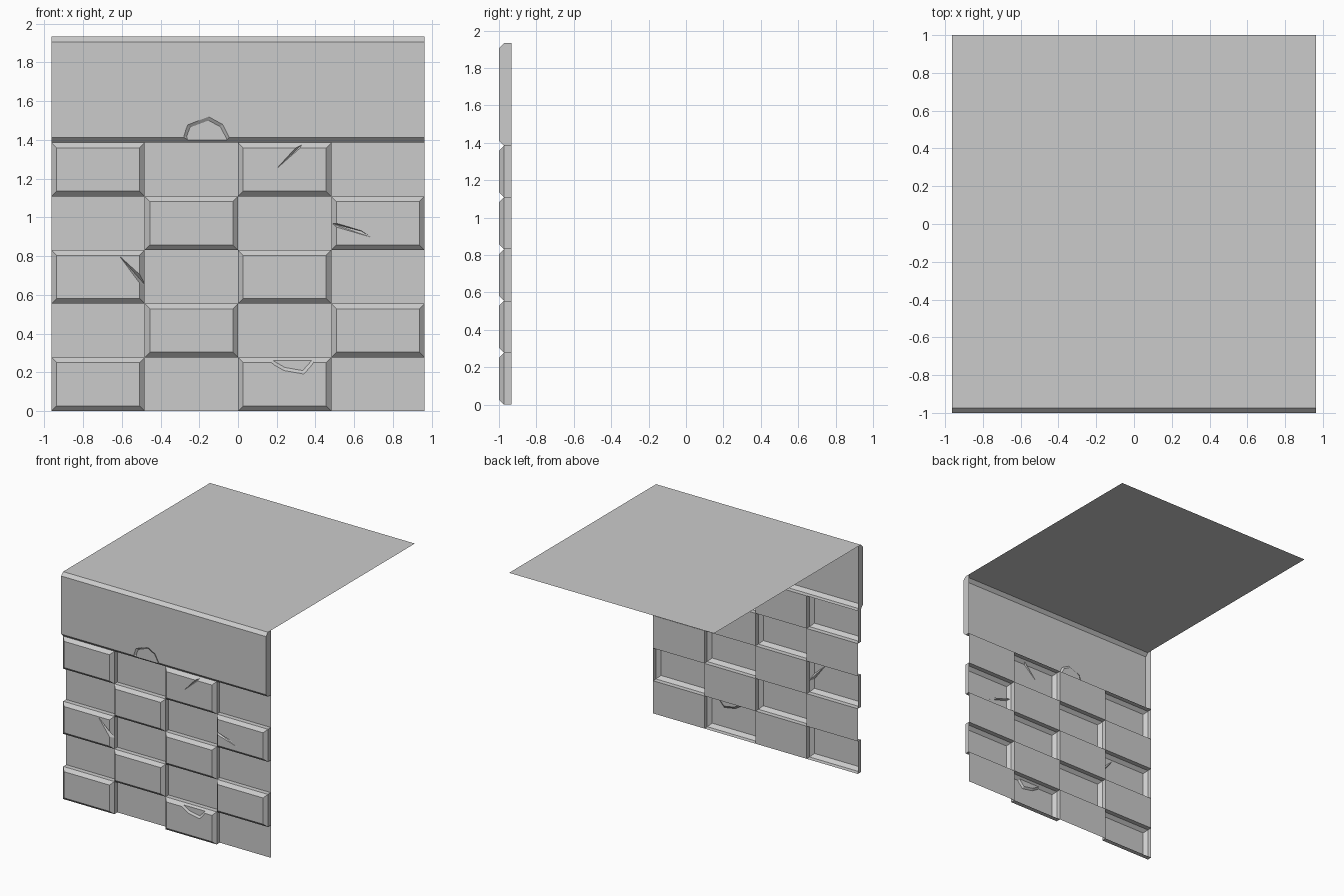
import bpy, bmesh

if "Cube" in bpy.data.objects:
    bpy.data.objects.remove(bpy.data.objects["Cube"])

W, TOP, BAND = 0.963, 1.933, 1.385        # half width, roof height, underside of band
FRONT, MID, BACK, CH = -1.0, -0.973, -0.933, 0.027
ROWS, COLS = 5, 4
CW, RH = 2 * W / COLS, BAND / ROWS


def finish(name, bm):
    me = bpy.data.meshes.new(name)
    bm.to_mesh(me)
    bm.free()
    ob = bpy.data.objects.new(name, me)
    bpy.context.collection.objects.link(ob)
    return ob


def quad(name, pts):
    bm = bmesh.new()
    bm.faces.new([bm.verts.new(p) for p in pts])
    return finish(name, bm)


def hull(bm, pts):
    for p in pts:
        bm.verts.new(p)
    bmesh.ops.convex_hull(bm, input=bm.verts[:])
    bmesh.ops.recalc_face_normals(bm, faces=bm.faces[:])


def chip(outer, inner, floor=-0.988):
    """Flat-bottomed chip: sloped rim from outer outline down to inner outline."""
    y = FRONT - (floor - FRONT)
    return ([(2 * o[0] - i[0], y, 2 * o[1] - i[1]) for o, i in zip(outer, inner)]
            + [(i[0], floor, i[1]) for i in inner])


def slab(name, x0, x1, z0, z1, inset_x, cut=None):
    """Chamfered stone with an open back and an optional chip or crack."""
    bm = bmesh.new()
    rings = []
    for y, ix, iz in ((BACK, 0, 0), (MID, 0, 0), (FRONT, inset_x, CH)):
        rings.append([bm.verts.new(p) for p in (
            (x0 + ix, y, z0 + iz), (x1 - ix, y, z0 + iz),
            (x1 - ix, y, z1 - iz), (x0 + ix, y, z1 - iz))])
    for a, b in zip(rings, rings[1:]):
        for i in range(4):
            j = (i + 1) % 4
            bm.faces.new((a[i], a[j], b[j], b[i]))
    bm.faces.new(rings[0])
    bm.faces.new(rings[-1])
    bmesh.ops.recalc_face_normals(bm, faces=bm.faces[:])
    ob = finish(name, bm)
    if cut:
        cb = bmesh.new()
        hull(cb, cut)
        cutter = finish(name + "_cutter", cb)
        mod = ob.modifiers.new("cut", "BOOLEAN")
        mod.operation, mod.solver, mod.object = "DIFFERENCE", "EXACT", cutter
        dg = bpy.context.evaluated_depsgraph_get()
        me = bpy.data.meshes.new_from_object(ob.evaluated_get(dg))
        ob.modifiers.clear()
        ob.data = me
        bpy.data.objects.remove(cutter)
    # open the back
    bm = bmesh.new()
    bm.from_mesh(ob.data)
    back = [f for f in bm.faces if all(abs(v.co.y - BACK) < 1e-4 for v in f.verts)]
    bmesh.ops.delete(bm, geom=back, context="FACES")
    bm.to_mesh(ob.data)
    bm.free()
    return ob


# Chips and cracks, keyed by (row from top, column)
cuts = {
    (0, 2): [(0.196, -1.0, 1.248), (0.28, -1.01, 1.352), (0.36, -1.01, 1.386),
             (0.335, -0.984, 1.38)],
    (1, 3): [(0.47, -1.01, 0.985), (0.47, -1.01, 0.955), (0.47, -0.98, 0.972),
             (0.637, -1.01, 0.934), (0.637, -1.01, 0.922), (0.637, -0.992, 0.928),
             (0.688, -1.0, 0.897)],
    (2, 0): [(-0.612, -1.0, 0.80), (-0.47, -1.01, 0.68), (-0.47, -1.01, 0.60),
             (-0.47, -0.965, 0.64)],
    (4, 2): chip([(0.134, 0.281), (0.237, 0.209), (0.34, 0.191), (0.413, 0.281)],
                 [(0.145, 0.281), (0.242, 0.225), (0.334, 0.209), (0.399, 0.281)]),
}

# Checkerboard of raised and recessed stones
for r in range(ROWS):
    z1 = BAND - r * RH
    z0 = z1 - RH
    for c in range(COLS):
        x0 = -W + c * CW
        x1 = x0 + CW
        if (r + c) % 2 == 0:
            slab(f"raised_stone_{r}_{c}", x0, x1, z0, z1, CH, cuts.get((r, c)))
        else:
            quad(f"recessed_stone_{r}_{c}", [(x0, BACK, z0), (x1, BACK, z0),
                                             (x1, BACK, z1), (x0, BACK, z1)])

# Top band with a chip on its lower edge
slab("top_band", -W, W, BAND, TOP, 0, chip(
    [(-0.262, 1.37), (-0.28, 1.417), (-0.26, 1.477), (-0.152, 1.519), (-0.08, 1.48), (-0.042, 1.405), (-0.05, 1.37)],
    [(-0.25, 1.37), (-0.265, 1.417), (-0.248, 1.464), (-0.152, 1.500), (-0.092, 1.468), (-0.058, 1.405), (-0.06, 1.37)]))

# Flat platform surface
quad("platform_top", [(-W, BACK, TOP), (W, BACK, TOP), (W, 1, TOP), (-W, 1, TOP)])
